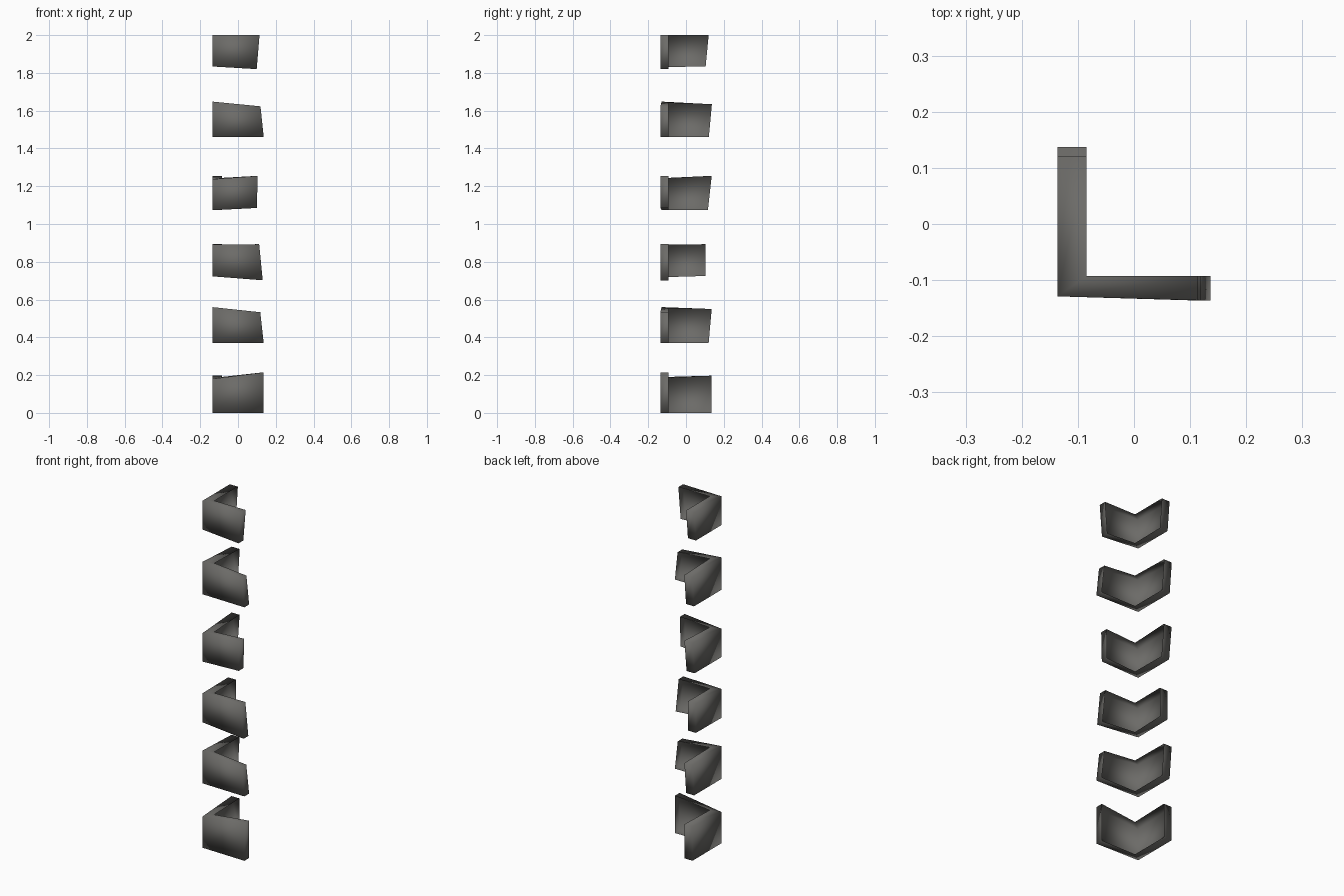
import bpy, bmesh

if "Cube" in bpy.data.objects:
    bpy.data.objects.remove(bpy.data.objects["Cube"])

stone = bpy.data.materials.new("dark grey stone")
stone.diffuse_color = (0.15, 0.147, 0.138, 1)
stone.use_nodes = True
stone.node_tree.nodes["Principled BSDF"].inputs["Base Color"].default_value = stone.diffuse_color

CORNER = -0.136          # outer corner in x and y
IN_X, IN_Y = -0.085, -0.093   # back rims of the two arms

# per stone: corner (bottom z, top z),
# front arm end (bottom x, bottom z, top x, top z), side arm end (bottom y, bottom z, top y, top z)
STONES = [
    ((0.00, 0.18), (0.136, 0.00, 0.136, 0.215), (0.135, 0.00, 0.135, 0.197)),
    ((0.371, 0.56), (0.136, 0.371, 0.118, 0.533), (0.120, 0.371, 0.136, 0.550)),
    ((0.723, 0.89), (0.131, 0.702, 0.112, 0.893), (0.104, 0.725, 0.104, 0.893)),
    ((1.073, 1.237), (0.100, 1.085, 0.104, 1.255), (0.116, 1.073, 0.136, 1.255)),
    ((1.461, 1.648), (0.136, 1.461, 0.119, 1.623), (0.121, 1.461, 0.137, 1.634)),
    ((1.834, 2.00), (0.099, 1.820, 0.114, 2.00), (0.104, 1.834, 0.120, 2.00)),
]


def corner_stone(name, corner, front, side):
    bm = bmesh.new()
    rings = []
    for k in (0, 1):
        zc = corner[k]
        fx, fz = front[2 * k:2 * k + 2]
        sy, sz = side[2 * k:2 * k + 2]
        # height of the inner corner follows the slope of both arms
        zi = zc + (fz - zc) * 0.2 + (sz - zc) * 0.2
        pts = [(CORNER, CORNER + 0.007, zc), (fx, CORNER, fz), (fx, IN_Y, fz),
               (IN_X, IN_Y, zi), (IN_X, sy, sz), (CORNER, sy, sz)]
        rings.append([bm.verts.new(p) for p in pts])
    b, t = rings
    # facing shell: outer walls and arm ends, hollow at the back
    for i, j in ((0, 1), (1, 2), (4, 5), (5, 0)):
        bm.faces.new((b[i], b[j], t[j], t[i]))
    # caps, one quad per arm
    bm.faces.new((t[0], t[1], t[2], t[3]))
    bm.faces.new((t[0], t[3], t[4], t[5]))
    bm.faces.new((b[3], b[2], b[1], b[0]))
    bm.faces.new((b[5], b[4], b[3], b[0]))
    # bevel every sharp fold of the shell
    edges = [e for e in bm.edges if len(e.link_faces) == 2 and e.calc_face_angle() > 0.6]
    bmesh.ops.bevel(bm, geom=edges, offset=0.012, segments=1, affect='EDGES')
    me = bpy.data.meshes.new(name)
    bm.to_mesh(me)
    bm.free()
    me.materials.append(stone)
    ob = bpy.data.objects.new(name, me)
    bpy.context.collection.objects.link(ob)
    ob.select_set(True)
    bpy.context.view_layer.objects.active = ob


for n, data in enumerate(STONES):
    corner_stone(f"corner_stone_{n + 1}", *data)
bpy.ops.object.shade_smooth()
